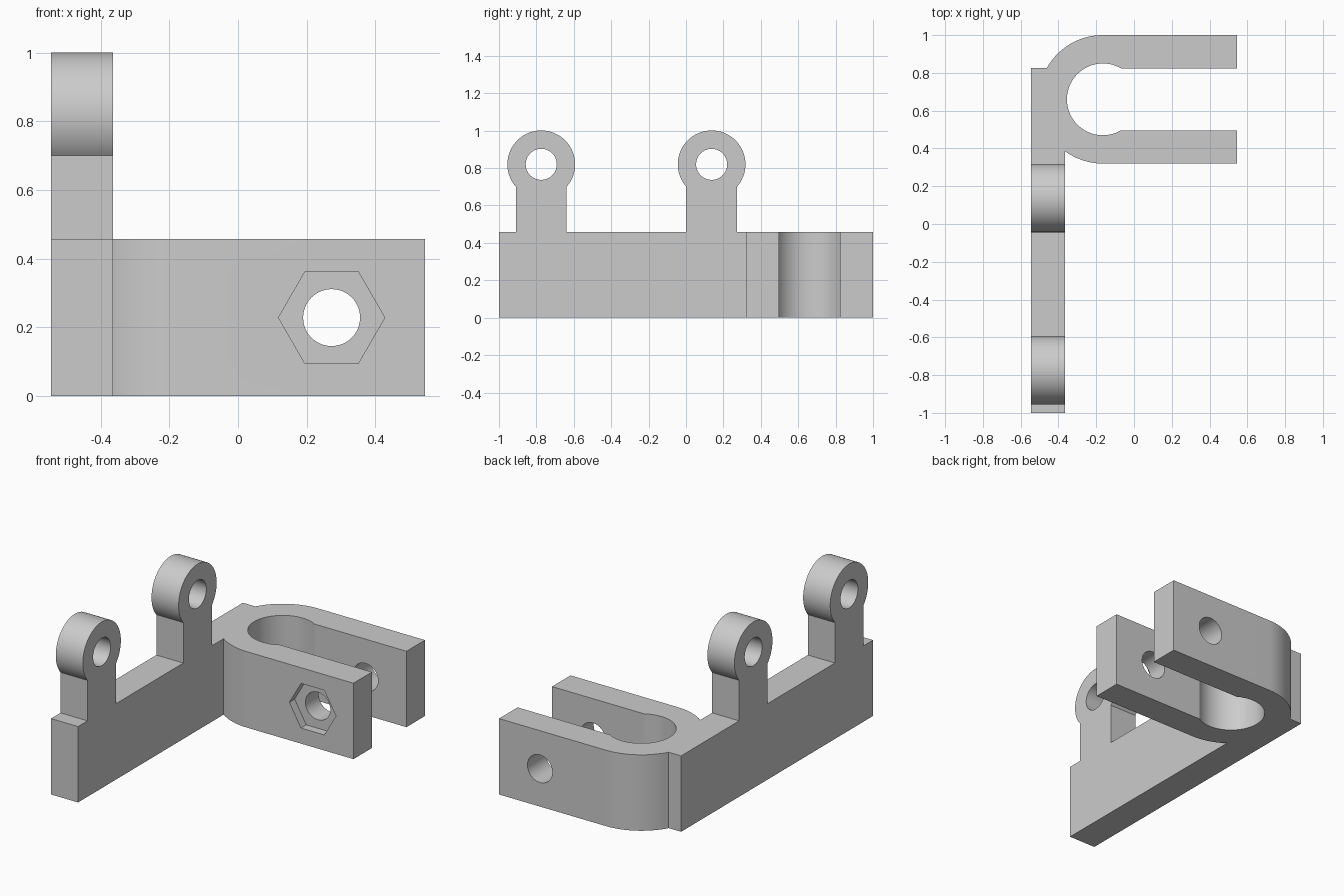
import bpy, bmesh
from math import sin, cos, pi, asin, acos, sqrt
from mathutils import Vector

cube = bpy.data.objects.get("Cube")
if cube:
    bpy.data.objects.remove(cube, do_unlink=True)

grey = bpy.data.materials.new("plain grey")
grey.use_nodes = True
colour = (0.6, 0.6, 0.6, 1)
grey.diffuse_color = colour
grey.node_tree.nodes["Principled BSDF"].inputs["Base Color"].default_value = colour

# Shared sizes
HALF = 0.545          # half width in x
INNER = -0.365        # inner face of the mounting bar
BAR_TOP = 0.457
BAR_BACK = 0.825
CLAMP = (-0.165, 0.66)
LUG_Z, LUG_R, STEM = 0.82, 0.181, 0.136
BOLT = (0.273, 0.228)
HOLE_R = 0.083


def arc(cx, cy, r, start, end, steps=72):
    return [(cx + r * cos(start + (end - start) * i / steps),
             cy + r * sin(start + (end - start) * i / steps)) for i in range(steps + 1)]


def circle(cx, cy, r, sides=64):
    return arc(cx, cy, r, 0, 2 * pi, sides)[:-1]


def prism(name, outline, axis, low, high):
    """Extrude a 2D outline along the named axis."""
    place = {"x": lambda a, b, t: (t, a, b),
             "y": lambda a, b, t: (a, t, b),
             "z": lambda a, b, t: (a, b, t)}[axis]
    bm = bmesh.new()
    face = bm.faces.new([bm.verts.new(place(a, b, low)) for a, b in outline])
    new = bmesh.ops.extrude_face_region(bm, geom=[face])["geom"]
    bmesh.ops.translate(bm, vec=Vector(place(0, 0, high - low)),
                        verts=[v for v in new if isinstance(v, bmesh.types.BMVert)])
    bmesh.ops.recalc_face_normals(bm, faces=bm.faces)
    mesh = bpy.data.meshes.new(name)
    bm.to_mesh(mesh)
    bm.free()
    mesh.materials.append(grey)
    obj = bpy.data.objects.new(name, mesh)
    bpy.context.collection.objects.link(obj)
    return obj


def combine(target, other, operation):
    mod = target.modifiers.new(operation.lower(), "BOOLEAN")
    mod.operation, mod.solver, mod.object = operation, "EXACT", other
    bpy.context.view_layer.objects.active = target
    bpy.ops.object.modifier_apply(modifier=mod.name)
    bpy.data.objects.remove(other, do_unlink=True)


# Mounting bar with two eye lugs, drawn as one side profile
neck = asin(STEM / LUG_R)
lugs = (0.137, -0.774)
side = [(-1, 0), (BAR_BACK, 0), (BAR_BACK, BAR_TOP)]
for y in lugs:
    side.append((y + STEM, BAR_TOP))
    side += arc(y, LUG_Z, LUG_R, -pi / 2 + neck, 1.5 * pi - neck)
    side.append((y - STEM, BAR_TOP))
side.append((-1, BAR_TOP))
bracket = prism("clamp_bracket", side, "x", -HALF, INNER)

# Slotted clamp: two arms around a round bore
cx, cy = CLAMP
outer_r, bore_r, slot = 0.34, 0.19, 0.164
mouth = asin(slot / bore_r)
plan = [(HALF, cy + outer_r)]
plan += arc(cx, cy, outer_r, pi / 2, 1.5 * pi)
plan += [(HALF, cy - outer_r), (HALF, cy - slot)]
plan += arc(cx, cy, bore_r, 2 * pi - mouth, mouth)
plan.append((HALF, cy + slot))
combine(bracket, prism("clamp", plan, "z", 0, BAR_TOP), "UNION")

# Lug eyes, bolt hole through both arms, hexagonal nut recess at the front
for y in lugs:
    combine(bracket, prism("eye_cutter", circle(y, LUG_Z, HOLE_R), "x", -0.7, -0.2), "DIFFERENCE")
combine(bracket, prism("bolt_cutter", circle(*BOLT, HOLE_R), "y", 0.2, 1.1), "DIFFERENCE")
combine(bracket, prism("nut_cutter", circle(*BOLT, 0.155, 6), "y", 0.2, 0.37), "DIFFERENCE")

# Smooth the round walls, keep the edges crisp
bpy.ops.object.select_all(action="DESELECT")
bracket.select_set(True)
bpy.context.view_layer.objects.active = bracket
bpy.ops.object.shade_smooth_by_angle(angle=0.35)
